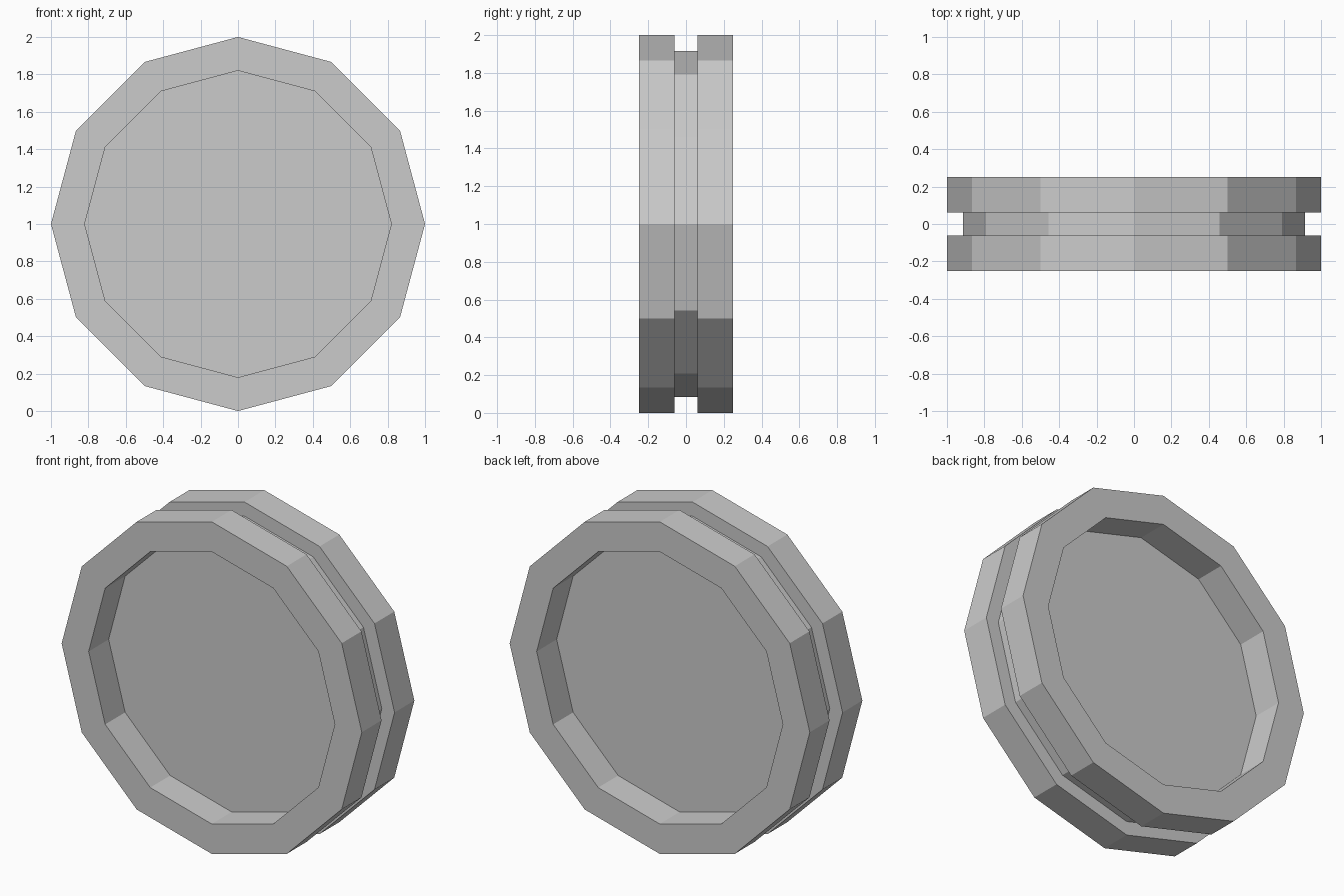
import bpy, bmesh, math

if "Cube" in bpy.data.objects:
    bpy.data.objects.remove(bpy.data.objects["Cube"])

SIDES = 12
# (radius, y) profile from front recess edge to back recess edge
PROFILE = [(0.82, -0.06), (0.82, -0.25), (1.0, -0.25), (1.0, -0.062),
           (0.915, -0.062), (0.915, 0.062), (1.0, 0.062), (1.0, 0.25),
           (0.82, 0.25), (0.82, 0.06)]

bm = bmesh.new()

def ring(radius, y):
    return [bm.verts.new((radius * math.cos(2 * math.pi * i / SIDES), y,
                          1 + radius * math.sin(2 * math.pi * i / SIDES)))
            for i in range(SIDES)]

# Rims, grooved tread and recess walls
rings = [ring(r, y) for r, y in PROFILE]
for a, b in zip(rings, rings[1:]):
    for i in range(SIDES):
        j = (i + 1) % SIDES
        bm.faces.new((a[i], a[j], b[j], b[i]))

# Recessed front and back discs
bm.faces.new(rings[0])
bm.faces.new(rings[-1])
bmesh.ops.recalc_face_normals(bm, faces=bm.faces[:])

mesh = bpy.data.meshes.new("grooved_wheel")
bm.to_mesh(mesh)
bm.free()
wheel = bpy.data.objects.new("grooved_wheel", mesh)
bpy.context.collection.objects.link(wheel)
